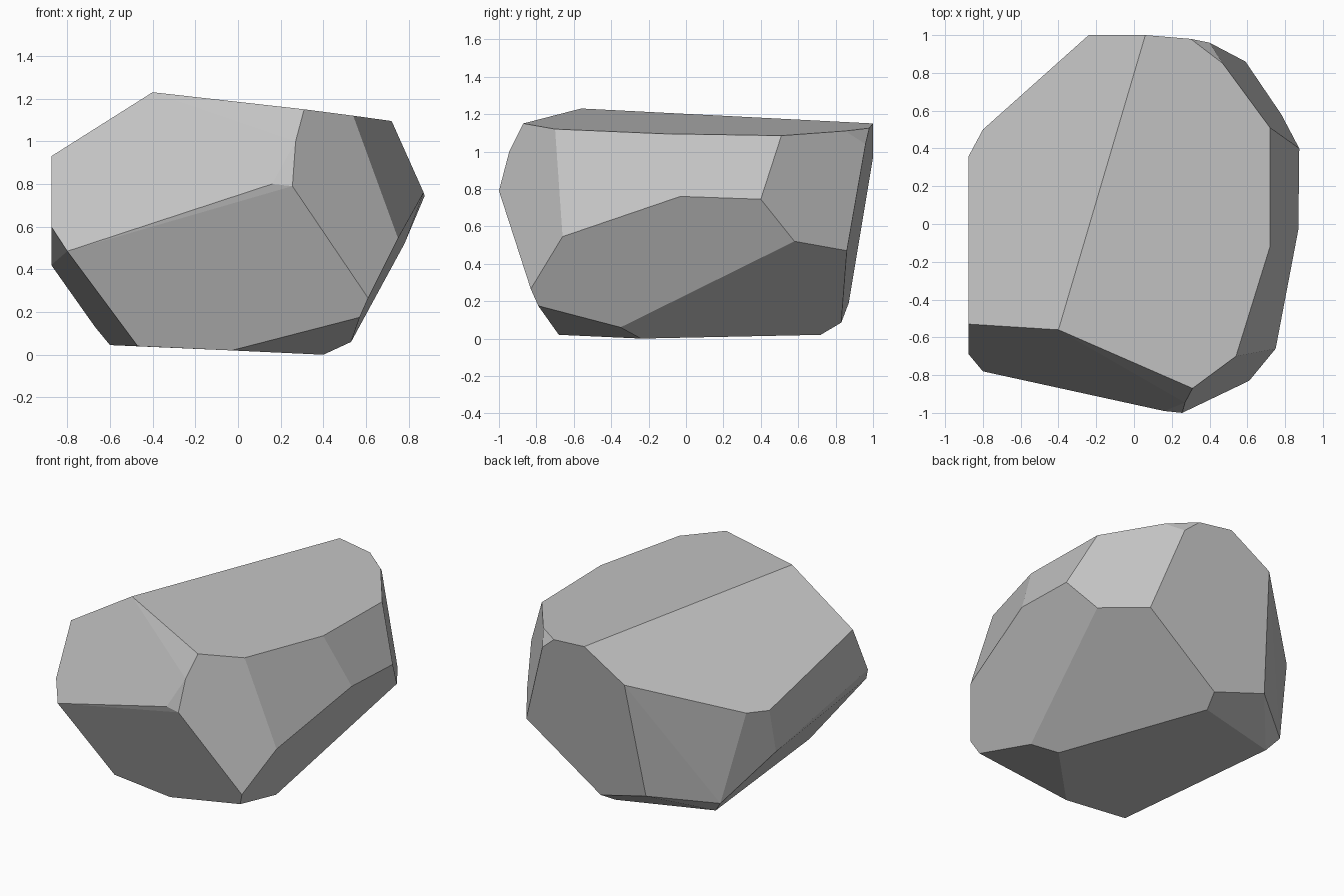
import bpy
import bmesh
from math import radians

# Remove only the default cube
default_cube = bpy.data.objects.get("Cube")
if default_cube:
    bpy.data.objects.remove(default_cube, do_unlink=True)


def make_material(name, colour):
    material = bpy.data.materials.new(name)
    material.use_nodes = True
    material.diffuse_color = colour
    shader = next(n for n in material.node_tree.nodes if n.type == "BSDF_PRINCIPLED")
    shader.inputs["Base Color"].default_value = colour
    shader.inputs["Roughness"].default_value = 0.9
    return material


def make_boulder(name, rings, material, flat_limit):
    """Wrap a faceted convex skin around rings of corners, merging flat facets."""
    bm = bmesh.new()
    for ring in rings:
        for corner in ring:
            bm.verts.new(corner)
    hull = bmesh.ops.convex_hull(bm, input=bm.verts[:], use_existing_faces=False)
    leftovers = set(hull["geom_interior"]) | set(hull["geom_unused"])
    bmesh.ops.delete(
        bm,
        geom=[item for item in leftovers if isinstance(item, bmesh.types.BMVert)],
        context="VERTS",
    )
    bmesh.ops.dissolve_limit(
        bm, angle_limit=flat_limit, verts=bm.verts[:], edges=bm.edges[:]
    )
    bmesh.ops.recalc_face_normals(bm, faces=bm.faces[:])
    for face in bm.faces:
        face.smooth = False

    mesh = bpy.data.meshes.new(name)
    bm.to_mesh(mesh)
    bm.free()
    mesh.materials.append(material)
    boulder = bpy.data.objects.new(name, mesh)
    bpy.context.scene.collection.objects.link(boulder)
    return boulder


# Rim and ridge of the two broad top facets
crown = [
    (-0.4, -0.56, 1.23), (0.31, -0.87, 1.15), (0.54, -0.7, 1.12),
    (0.72, -0.12, 1.095), (0.72, 0.51, 1.085), (0.47, 0.85, 1.11),
    (0.3, 0.98, 1.125), (0.06, 1.0, 1.15), (-0.24, 1.0, 0.97),
    (-0.8, 0.5, 0.74), (-0.875, 0.36, 0.725), (-0.875, -0.53, 0.93),
]

# Widest corners around the sides
waist = [
    (0.27, -0.945, 1.0), (0.16, -0.99, 0.8), (0.255, -1.0, 0.79),
    (0.75, -0.66, 0.545), (0.87, -0.03, 0.76), (0.875, 0.4, 0.745),
    (0.78, 0.58, 0.52), (0.59, 0.86, 0.47), (0.4, 0.96, 1.04),
    (-0.875, 0.29, 0.42), (-0.875, -0.69, 0.6), (-0.8, -0.78, 0.485),
]

# Chipped lower edge and resting facet
base = [
    (0.61, -0.83, 0.265), (0.57, -0.79, 0.175), (0.53, -0.35, 0.06),
    (0.4, -0.24, 0.0), (0.055, 0.83, 0.085), (0.02, 0.72, 0.02),
    (-0.31, 0.87, 0.19), (-0.67, 0.59, 0.13), (-0.6, 0.54, 0.045),
    (-0.47, -0.645, 0.04), (-0.03, -0.68, 0.02),
]

stone_grey = make_material("stone grey", (0.55, 0.55, 0.55, 1.0))
make_boulder("boulder", [crown, waist, base], stone_grey, radians(4))
